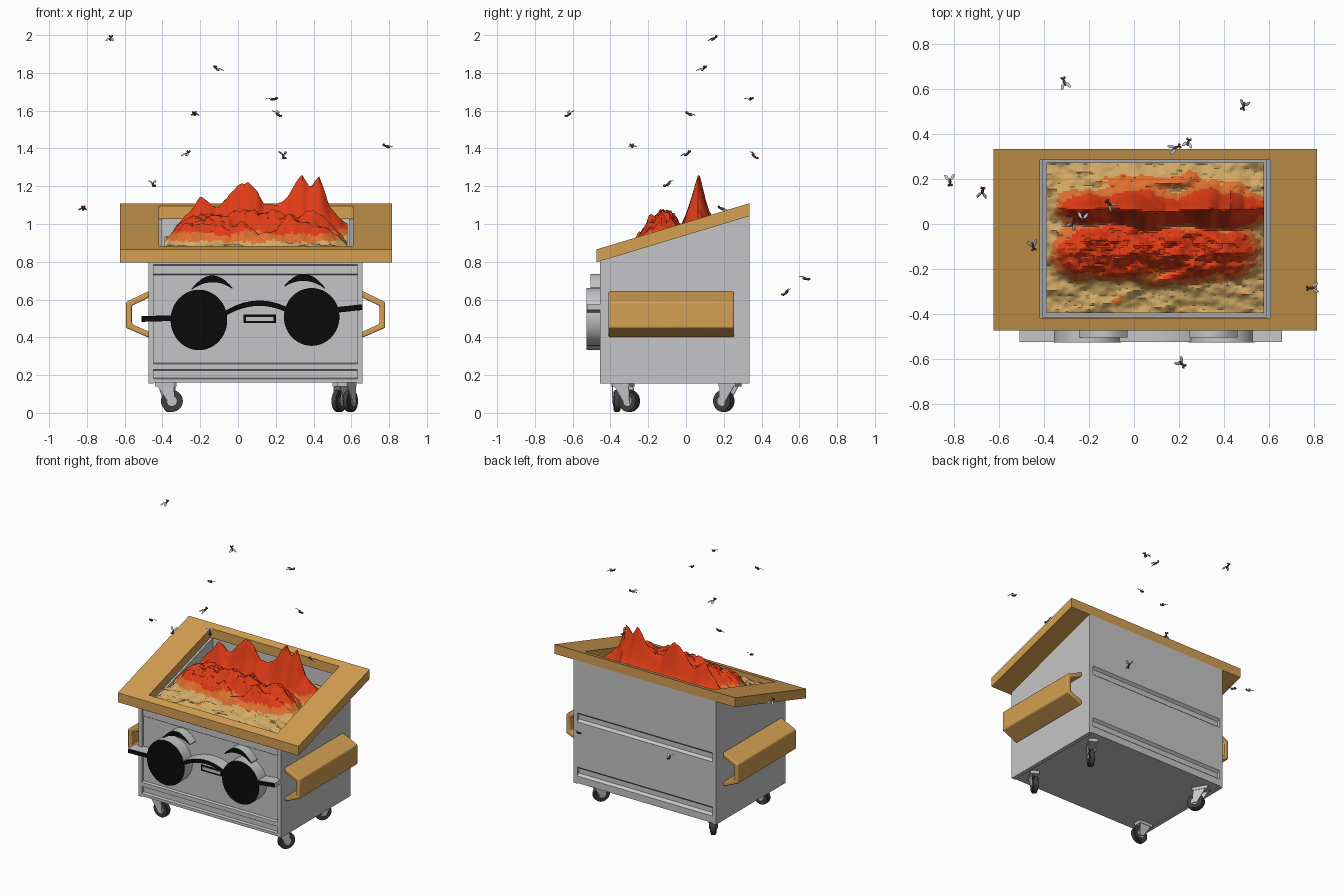
import bpy, bmesh, math, random
from mathutils import Matrix, Vector, noise

cube = bpy.data.objects.get("Cube")
if cube:
    bpy.data.objects.remove(cube)
random.seed(4)


def material(name, r, g, b):
    m = bpy.data.materials.new(name)
    m.use_nodes = True
    m.diffuse_color = (r, g, b, 1)
    m.node_tree.nodes["Principled BSDF"].inputs["Base Color"].default_value = (r, g, b, 1)
    return m


steel = material("light grey steel", .56, .56, .57)
gold = material("golden trim", .66, .35, .085)
black = material("black", .003, .003, .003)
rubber = material("dark rubber", .05, .05, .05)
red = material("flame red", .76, .045, .008)
orange = material("flame orange", .74, .16, .03)
tan = material("rubbish tan", .64, .40, .13)
fly_red = material("fly eye red", .45, .03, .01)
parts = []


def finish(name, bm, mats, bevel=0):
    bmesh.ops.recalc_face_normals(bm, faces=bm.faces)
    me = bpy.data.meshes.new(name)
    bm.to_mesh(me)
    bm.free()
    for m in mats:
        me.materials.append(m)
    ob = bpy.data.objects.new(name, me)
    bpy.context.collection.objects.link(ob)
    if bevel:
        mod = ob.modifiers.new("Bevel", "BEVEL")
        mod.width, mod.segments = bevel, 3
    parts.append(ob)
    return ob


def add_prism(bm, outline, axis, a, b):
    """Extrude a 2D outline (y,z or x,z) along the x or y axis."""
    place = (lambda u, v: (a, u, v)) if axis == "x" else (lambda u, v: (u, a, v))
    face = bm.faces.new([bm.verts.new(place(u, v)) for u, v in outline])
    ext = bmesh.ops.extrude_face_region(bm, geom=[face])["geom"]
    shift = (b - a, 0, 0) if axis == "x" else (0, b - a, 0)
    bmesh.ops.translate(bm, vec=shift, verts=[v for v in ext if isinstance(v, bmesh.types.BMVert)])


def under(y):
    """Height of the sloping underside of the rim."""
    return .797 + (y + .475) * .302


# Bin body: ribbed front and back, hollow top
FRONT, BACK, IN = -.455, .335, .018
bm = bmesh.new()
prof = [(FRONT, .16), (BACK, .16)]
for lo, hi in ((.26, .31), (.65, .71)):
    prof += [(BACK, lo - .05), (BACK - IN, lo - .035), (BACK - IN, lo), (BACK, lo + .015), (BACK, hi)]
prof += [(BACK, under(BACK)), (FRONT, under(FRONT)), (FRONT, .785), (FRONT + .01, .78), (FRONT + .01, .735),
         (FRONT + IN, .73), (FRONT + IN, .265), (FRONT, .26), (FRONT, .23), (FRONT + IN, .225),
         (FRONT + IN, .185), (FRONT, .18)]
add_prism(bm, prof, "x", -.447, .632)
bm.normal_update()
bmesh.ops.recalc_face_normals(bm, faces=bm.faces)
top = max((f for f in bm.faces if f.normal.z > .8), key=lambda f: f.calc_area() * f.calc_center_median().z)
bmesh.ops.inset_region(bm, faces=[top], thickness=.06)
ext = bmesh.ops.extrude_discrete_faces(bm, faces=[top])["faces"]
bmesh.ops.translate(bm, vec=(0, 0, -.25), verts=ext[0].verts)
finish("bin_body", bm, [steel])

# End walls, which form the corner posts
for name, x in (("right_wall", -.475), ("left_wall", .632)):
    bm = bmesh.new()
    add_prism(bm, [(FRONT, .155), (BACK, .155), (BACK, under(BACK)), (FRONT, under(FRONT))], "x", x, x + .028)
    finish(name, bm, [steel])

# Sloping rim with a rectangular opening
bm = bmesh.new()
rings = []
for x0, x1, y0, y1 in ((-.625, .815, -.475, .335), (-.418, .608, -.418, .285)):
    rings.append([bm.verts.new((x, y, under(y))) for x, y in ((x0, y0), (x1, y0), (x1, y1), (x0, y1))])
out, inn = rings
ring = [bm.faces.new((out[i], out[(i + 1) % 4], inn[(i + 1) % 4], inn[i])) for i in range(4)]
ext = bmesh.ops.extrude_face_region(bm, geom=ring)["geom"]
bmesh.ops.translate(bm, vec=(0, 0, .068), verts=[v for v in ext if isinstance(v, bmesh.types.BMVert)])
finish("rim", bm, [gold])

# Open channel handles on both sides
channel = [(0, .645), (.12, .588), (.12, .45), (0, .398), (0, .43), (.09, .47), (.09, .567), (0, .61)]
for name, edge, side in (("right_handle", -.472, -1), ("left_handle", .658, 1)):
    bm = bmesh.new()
    add_prism(bm, [(edge + side * u, v) for u, v in channel], "y", -.41, .255)
    finish(name, bm, [gold], .008)


# Burning rubbish: a rough height field coloured by height
CREST = [(-.39, .9), (-.33, .99), (-.2, 1.13), (-.11, 1.1), (-.03, 1.19), (.05, 1.21), (.1, 1.18), (.14, 1.11),
         (.2, 1.09), (.27, 1.15), (.34, 1.265), (.38, 1.2), (.43, 1.25), (.49, 1.1), (.58, 1.0)]


def crest(x):
    for (a, za), (b, zb) in zip(CREST, CREST[1:]):
        if x <= b:
            return za + (zb - za) * (x - a) / (b - a)
    return CREST[-1][1]


def rough(x, y, scale, seed):
    return noise.fractal(Vector((x * scale, y * scale * 1.8, seed)), .9, 2, 4)


def heap(x, y):
    base = .85 + .1 * (y + .4)
    d = y - .065 - .025 * rough(x, 0, 4, 7)
    ridge = (crest(x) - base) * math.exp(-(abs(d) / .07) ** 1.3)
    fade = max(0, 1 - (abs(x - .09) / .5) ** 4)
    mound = .17 * fade * math.exp(-((y + .12) / .13) ** 2) * (1 + .45 * rough(x, y, 6, 1))
    behind = .05 * fade * math.exp(-((y - .17) / .06) ** 2)
    h = max(ridge, mound, behind) + .028 * rough(x, y, 7, 3)
    return base + h, h


bm = bmesh.new()
NX, NY = 110, 80
grid = []
for j in range(NY + 1):
    row = []
    for i in range(NX + 1):
        x, y = -.39 + .97 * i / NX, -.397 + .67 * j / NY
        row.append(bm.verts.new((x, y, heap(x, y)[0])))
    grid.append(row)
for j in range(NY):
    for i in range(NX):
        f = bm.faces.new((grid[j][i], grid[j][i + 1], grid[j + 1][i + 1], grid[j + 1][i]))
        c = f.calc_center_median()
        h = heap(c.x, c.y)[1] + .02 * rough(c.x, c.y, 9, 5)
        f.material_index = 0 if h > .085 else 1 if h > .04 else 2
finish("burning_rubbish", bm, [red, orange, tan])


# Face: steel blocks with black fronts
def face_part(name, outlines, y_front):
    bm = bmesh.new()
    for outline in outlines:
        add_prism(bm, outline, "y", y_front, -.43)
    bmesh.ops.recalc_face_normals(bm, faces=bm.faces)
    for f in bm.faces:
        f.material_index = 1 if f.normal.y < -.9 else 0
    finish(name, bm, [steel, black])


def arc_band(x0, x1, z0, z1, rise, thick, taper):
    ts = [i / 16 for i in range(17)]
    mid = [(x0 + (x1 - x0) * t, z0 + (z1 - z0) * t + rise * 4 * t * (1 - t)) for t in ts]
    half = [thick / 2 * (1 - taper * abs(2 * t - 1) ** 2) for t in ts]
    return [(x, z + w) for (x, z), w in zip(mid, half)] + [(x, z - w) for (x, z), w in zip(mid, half)][::-1]


def disc(cx, cz, rx, rz):
    return [(cx + rx * math.cos(a), cz + rz * math.sin(a)) for a in (math.tau * i / 48 for i in range(48))]


face_part("sunglass_lenses", [disc(-.207, .492, .15, .16), disc(.39, .508, .147, .153)], -.528)
face_part("sunglass_bridge", [arc_band(-.07, .26, .525, .545, .045, .028, 0)], -.525)
face_part("sunglass_arms", [arc_band(-.51, -.34, .497, .502, 0, .03, 0),
                            arc_band(.52, .66, .545, .56, 0, .03, 0)], -.525)
face_part("eyebrows", [arc_band(-.245, -.03, .655, .66, .052, .036, .85),
                       arc_band(.245, .46, .67, .66, .052, .036, .85)], -.505)
face_part("mouth", [[(.03, .475), (.2, .475), (.2, .52), (.03, .52)]], -.462)
bm = bmesh.new()
add_prism(bm, [(.043, .487), (.187, .487), (.187, .508), (.043, .508)], "y", -.465, -.461)
finish("mouth_inset", bm, [steel])


# Swivelling casters: tyre, hub and tapered fork
def caster(name, x, y, angle):
    bm = bmesh.new()
    turn = Matrix.Rotation(math.pi / 2, 4, "X")
    for r, w, mat in ((.058, .026, 1), (.05, .036, 1), (.026, .042, 0)):
        old = set(bm.faces)
        bmesh.ops.create_cone(bm, cap_ends=True, segments=28, radius1=r, radius2=r, depth=w,
                              matrix=Matrix.Translation((0, 0, .063)) @ turn)
        for f in set(bm.faces) - old:
            f.material_index = mat
    for s in (-.027, .021):
        add_prism(bm, [(-.01, .155), (.085, .155), (.016, .05), (-.016, .05)], "y", s, s + .006)
    add_prism(bm, [(-.015, .14), (.09, .14), (.09, .16), (-.015, .16)], "y", -.03, .03)
    bmesh.ops.transform(bm, matrix=Matrix.Translation((x, y, 0)) @ Matrix.Rotation(math.radians(angle), 4, "Z"),
                        verts=bm.verts)
    finish(name, bm, [steel, rubber])


caster("front_right_caster", -.35, -.365, 180)
caster("front_left_caster", .595, -.3, -120)
caster("back_right_caster", -.36, .2, 120)
caster("back_left_caster", .535, .2, 60)


# Flies: dark body, two red eyes, two pale wings
def fly(name, pos):
    bm = bmesh.new()
    blobs = [((0, 0, 0), (.016, .007, .007), 0), ((.018, 0, 0), (.006, .006, .006), 0)]
    for s in (-1, 1):
        blobs += [((.021, s * .007, .003), (.006, .005, .006), 1),
                  ((-.016, s * .013, .008), (.017, .007, .0015), 2)]
    for centre, size, mat in blobs:
        old = set(bm.faces)
        spin = Matrix.Rotation(-.5 * math.copysign(1, centre[1]) if mat == 2 else 0, 4, "Z")
        bmesh.ops.create_icosphere(bm, subdivisions=2, radius=1,
                                   matrix=Matrix.Translation(centre) @ spin @ Matrix.Diagonal((*size, 1)))
        for f in set(bm.faces) - old:
            f.material_index = mat
    rot = Matrix.Rotation(random.uniform(0, 6), 4, "Z") @ Matrix.Rotation(random.uniform(-.8, .8), 4, "Y")
    bmesh.ops.transform(bm, matrix=Matrix.Translation(pos) @ rot, verts=bm.verts)
    finish(name, bm, [rubber, fly_red, steel])


SWARM = [(-.675, .145, 1.98), (-.11, .09, 1.82), (.185, .34, 1.66), (.21, -.62, 1.58), (-.23, .02, 1.58),
         (.79, -.285, 1.41), (-.27, .005, 1.37), (.24, .36, 1.36), (-.45, -.095, 1.21), (-.82, .19, 1.08),
         (-.31, .63, .71), (.49, .53, .635)]
for n, p in enumerate(SWARM):
    fly(f"fly_{n + 1}", p)

# Smooth shading with sharp edges kept
bpy.ops.object.select_all(action="DESELECT")
for ob in parts:
    ob.select_set(True)
bpy.context.view_layer.objects.active = parts[0]
bpy.ops.object.shade_smooth_by_angle(angle=math.radians(35))
